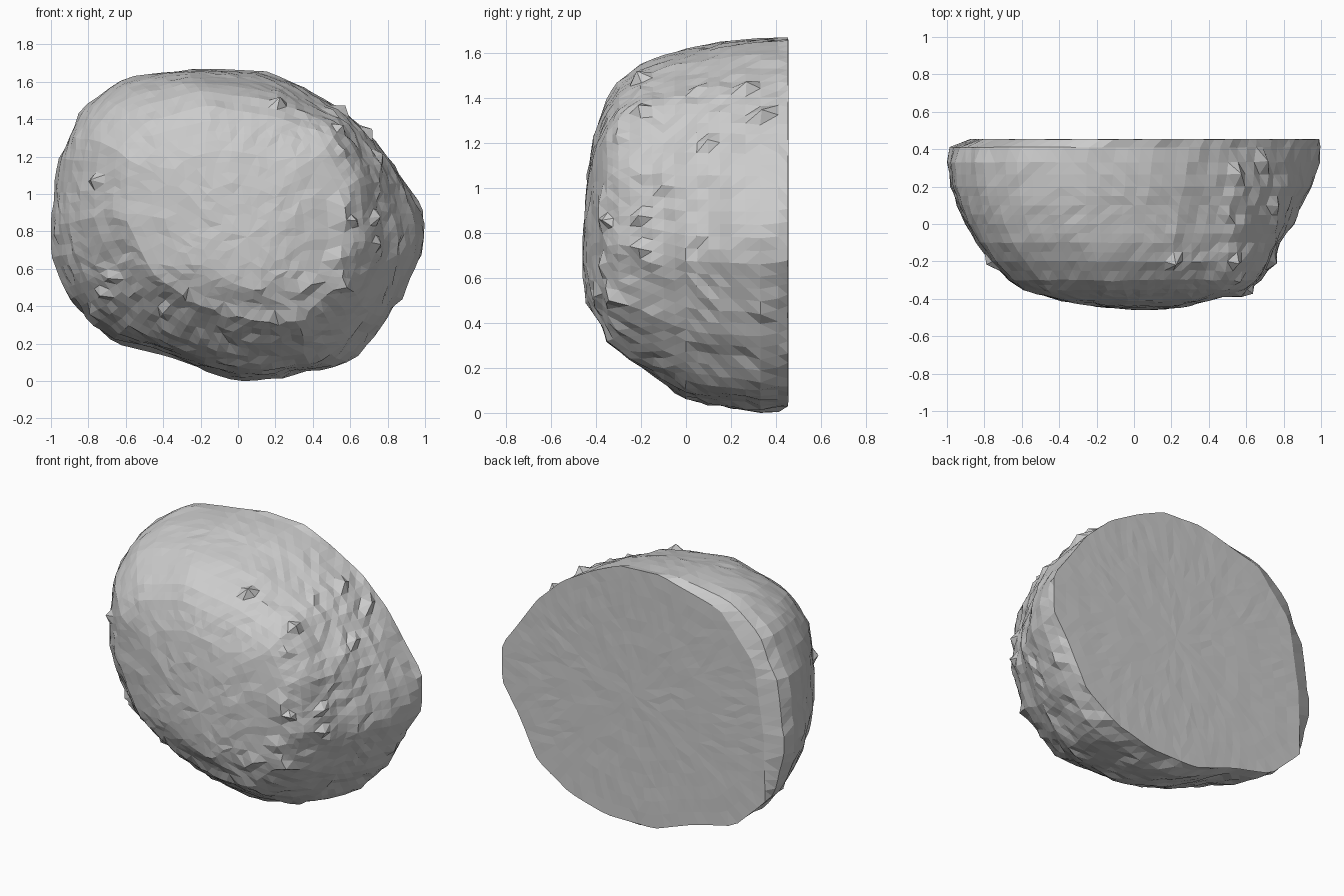
import bpy, bmesh, math, random
from mathutils import Vector, noise

if "Cube" in bpy.data.objects:
    bpy.data.objects.remove(bpy.data.objects["Cube"])

random.seed(7)
SIDES = 90

# Outlines (x, z), counter-clockwise: flat cut at the back, widest body, front plateau
CUT = [(.99, .93), (.88, 1.08), (.74, 1.28), (.56, 1.45), (.35, 1.57), (.16, 1.655), (-.13, 1.67),
       (-.56, 1.56), (-.8, 1.28), (-.87, .83), (-.88, .41), (-.66, .2), (-.37, .13), (-.09, .03),
       (.25, .03), (.51, .1), (.74, .25), (.88, .52), (.99, .69)]
BODY = [(.99, .86), (.9, 1.05), (.8, 1.2), (.68, 1.33), (.53, 1.46), (.3, 1.59), (.1, 1.65),
        (-.25, 1.67), (-.6, 1.62), (-.84, 1.46), (-.9, 1.3), (-.97, 1.18), (-1, .8), (-.99, .65),
        (-.91, .45), (-.8, .32), (-.66, .22), (-.37, .15), (-.15, .05), (0, 0), (.25, .02),
        (.6, .1), (.7, .2), (.88, .45), (.99, .68)]
FRONT = [(.6, .9), (.57, 1.2), (.42, 1.43), (.1, 1.53), (-.3, 1.58), (-.62, 1.5), (-.78, 1.35),
         (-.8, 1.02), (-.63, .72), (-.36, .54), (0, .45), (.25, .45), (.5, .65)]
# Depth slices: y, left, right, bottom, top, share of cut outline
SLICES = [(.455, -.88, .99, .03, 1.67, 1), (.41, -.98, .99, .015, 1.67, .2),
          (.33, -1, .985, 0, 1.67, 0), (.2, -.98, .95, .02, 1.66, 0),
          (.1, -.95, .89, .035, 1.645, 0), (0, -.91, .85, .06, 1.625, 0),
          (-.1, -.85, .785, .12, 1.6, 0), (-.2, -.77, .75, .2, 1.55, 0),
          (-.3, -.67, .68, .28, 1.47, 0), (-.35, -.6, .62, .32, 1.39, 0),
          (-.37, -.54, .57, .38, 1.34, 0), (-.41, -.39, .41, .44, 1.24, 0),
          (-.44, -.21, .26, .49, 1.06, 0), (-.455, -.03, .13, .64, .9, 0)]


def polar(outline):
    """Outline fitted to a unit box; radius along even angles, straight between points."""
    xs, zs = [p[0] for p in outline], [p[1] for p in outline]
    cx, cz = (max(xs) + min(xs)) / 2, (max(zs) + min(zs)) / 2
    hx, hz = (max(xs) - min(xs)) / 2, (max(zs) - min(zs)) / 2
    pts = [Vector(((x - cx) / hx, (z - cz) / hz)) for x, z in outline]
    out = []
    for i in range(SIDES):
        a = math.tau * (i + .01) / SIDES
        d, best = Vector((math.cos(a), math.sin(a))), 0
        for p, q in zip(pts, pts[1:] + pts[:1]):
            s0, s1 = d.cross(p), d.cross(q)
            if s0 <= 0 < s1:
                best = max(best, d.dot(p.lerp(q, s0 / (s0 - s1))))
        out.append(best)
    return out


cut_r, body_r, front_r = polar(CUT), polar(BODY), polar(FRONT)


def ring_points(s, shrink=1.0):
    y, l, r, b, t, c = s
    k = min(1, max(0, (.33 - y) / .65))
    pts = []
    for i in range(SIDES):
        a = math.tau * i / SIDES
        rad = (body_r[i] * (1 - k) + front_r[i] * k) * (1 - c) + cut_r[i] * c
        pts.append(Vector(((l + r) / 2 + (r - l) / 2 * rad * shrink * math.cos(a), y,
                           (b + t) / 2 + (t - b) / 2 * rad * shrink * math.sin(a))))
    return pts


# In-between slices
fine = []
for s0, s1 in zip(SLICES, SLICES[1:]):
    n = 3 if s0[0] < -.4 else 1 if .4 < s0[0] or s0[0] == -.35 else 2
    fine += [tuple(u + (v - u) * j / n for u, v in zip(s0, s1)) for j in range(n)]
fine.append(SLICES[-1])

bm = bmesh.new()
mid = Vector((0, .2, .82))

# Rings: flat back growing outwards, then the rounded body
back_tip = bm.verts.new((.06, .455, .85))
rings = [[bm.verts.new(p) for p in ring_points(SLICES[0], f / 10)] for f in range(1, 10)]
rings += [[bm.verts.new(p) for p in ring_points(s)] for s in fine]
front_tip = bm.verts.new((.05, -.46, .77))

# Skin between neighbouring rings
for r0, r1 in zip(rings, rings[1:]):
    for i in range(SIDES):
        j = (i + 1) % SIDES
        bm.faces.new((r0[i], r0[j], r1[j], r1[i]))
for i in range(SIDES):
    j = (i + 1) % SIDES
    bm.faces.new((back_tip, rings[0][j], rings[0][i]))
    bm.faces.new((front_tip, rings[-1][i], rings[-1][j]))

# Even out the facets before roughening
bmesh.ops.remove_doubles(bm, verts=bm.verts, dist=.036)
bmesh.ops.triangulate(bm, faces=bm.faces)

# Roughen the skin, with chipped spikes along the right and lower ridges
for v in bm.verts:
    p = v.co
    if p.y > .45:
        p.y = .455 - random.uniform(0, .003)
        continue
    out = (p - mid).normalized()
    calm = p.y < -.3 or (p.z > .8 and p.x < .3)
    d = .01 * noise.noise(p * 4) + random.gauss(0, .0025 if calm else .005)
    ridge = abs(p.x - .6) < .15 and p.z > .4 or .35 < p.z < .6
    if ridge and -.4 < p.y < .4 and random.random() < .05:
        d += random.uniform(.01, .03)
    p += out * d
    p.x, p.y, p.z = max(-1, min(1, p.x)), max(-.46, p.y), max(0, p.z)

# Larger chips
for spot in ((.57, .25, 1.47), (.68, .3, 1.34), (.2, -.2, 1.46), (.6, -.34, .85), (-.75, -.2, 1.05)):
    v = min(bm.verts, key=lambda q: (q.co - Vector(spot)).length)
    v.co += (v.co - mid).normalized() * .035

bmesh.ops.recalc_face_normals(bm, faces=bm.faces)
mesh = bpy.data.meshes.new("half_boulder")
bm.to_mesh(mesh)
bm.free()
boulder = bpy.data.objects.new("half_boulder", mesh)
bpy.context.collection.objects.link(boulder)
